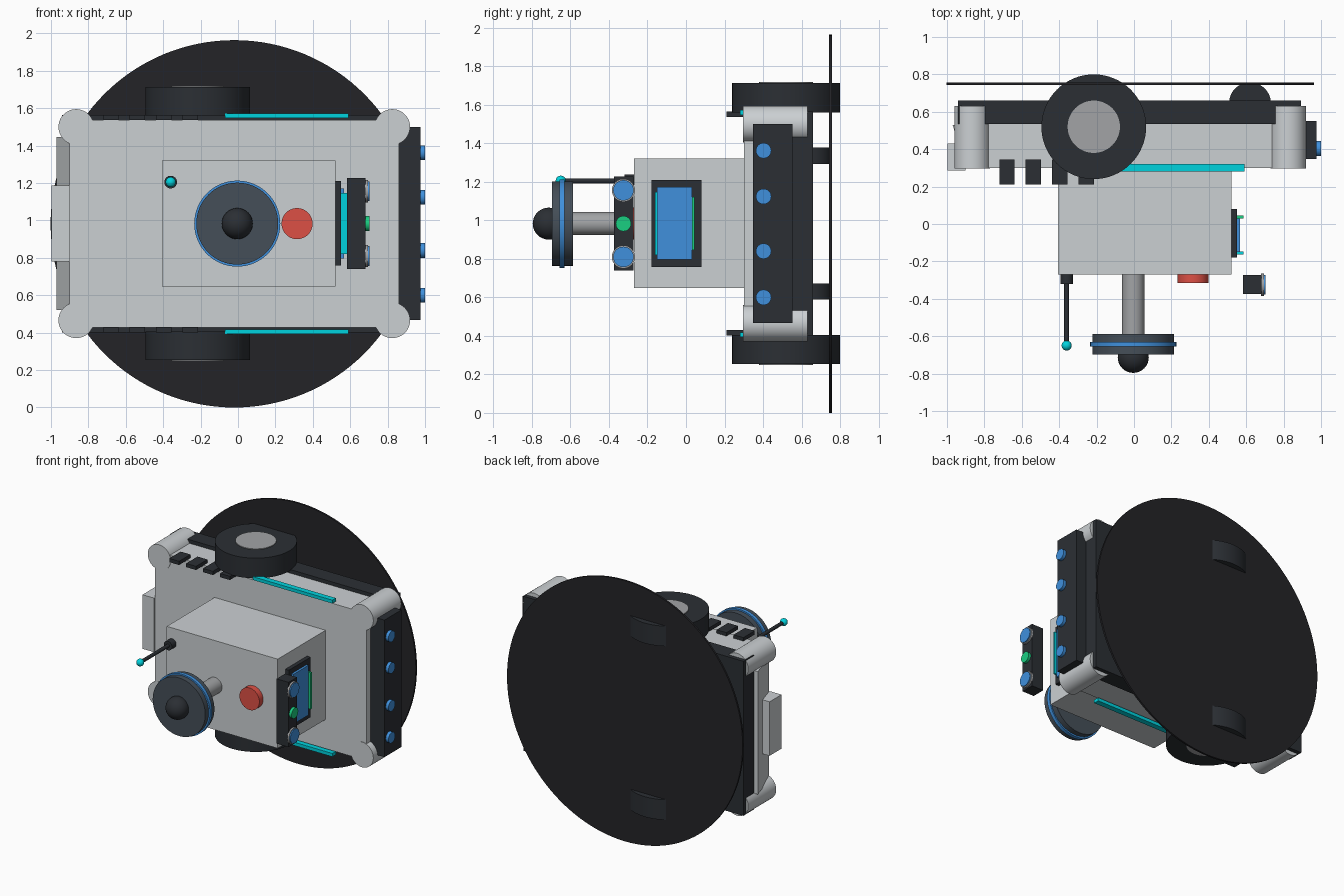
import bpy, bmesh, math
from mathutils import Vector

if "Cube" in bpy.data.objects:
    bpy.data.objects.remove(bpy.data.objects["Cube"])

CX, CZ = -0.02, 0.983   # rover axis (it lies on its side, its top faces -y)


def mat(name, r, g, b):
    m = bpy.data.materials.new(name)
    m.diffuse_color = (r, g, b, 1)
    m.use_nodes = True
    m.node_tree.nodes["Principled BSDF"].inputs["Base Color"].default_value = m.diffuse_color
    return m


SHELL = mat("shell_grey", 0.60, 0.63, 0.65)
METAL = mat("metal_grey", 0.36, 0.37, 0.38)
DARK = mat("dark", 0.024, 0.028, 0.034)
BLACK = mat("black", 0.017, 0.017, 0.020)
SLATE = mat("slate", 0.06, 0.078, 0.098)
BLUE = mat("blue", 0.05, 0.28, 0.72)
CYAN = mat("cyan", 0.0, 0.65, 0.73)
GREEN = mat("green", 0.01, 0.62, 0.22)
RED = mat("red", 0.72, 0.08, 0.06)


def finish(name, bm, m, smooth=False):
    bmesh.ops.recalc_face_normals(bm, faces=bm.faces)
    me = bpy.data.meshes.new(name)
    bm.to_mesh(me)
    bm.free()
    ob = bpy.data.objects.new(name, me)
    bpy.context.collection.objects.link(ob)
    me.materials.append(m)
    if smooth:
        bpy.ops.object.select_all(action='DESELECT')
        ob.select_set(True)
        bpy.context.view_layer.objects.active = ob
        bpy.ops.object.shade_smooth_by_angle(angle=math.radians(35))
    return ob


def box(name, x, y, z, m):
    bm = bmesh.new()
    bmesh.ops.create_cube(bm, size=1)
    for v in bm.verts:
        v.co = Vector([(r[0] + r[1]) / 2 + c * (r[1] - r[0]) for c, r in zip(v.co, (x, y, z))])
    return finish(name, bm, m)


def cyl(name, a, b, r, m, seg=48):
    a, b = Vector(a), Vector(b)
    bm = bmesh.new()
    bmesh.ops.create_cone(bm, cap_ends=True, segments=seg, radius1=r, radius2=r, depth=(b - a).length)
    q = Vector((0, 0, 1)).rotation_difference(b - a)
    for v in bm.verts:
        v.co = q @ v.co + (a + b) / 2
    return finish(name, bm, m, True)


def ball(name, c, r, m):
    bm = bmesh.new()
    bmesh.ops.create_uvsphere(bm, u_segments=32, v_segments=16, radius=r)
    bmesh.ops.translate(bm, verts=bm.verts, vec=c)
    return finish(name, bm, m, True)


# ground disc and lower chassis
cyl("ground_disc", (CX, 0.743, 0.982), (CX, 0.757, 0.982), 0.982, BLACK, 128)
box("base_plate", (-0.94, 0.893), (0.535, 0.66), (CZ - 0.582, CZ + 0.582), DARK)
box("chassis", (-0.90, 0.86), (0.30, 0.60), (CZ - 0.555, CZ + 0.555), SHELL)
for sx in (-1, 1):
    for sz in (-1, 1):
        x, z = CX + sx * 0.845, CZ + sz * 0.517
        cyl("corner_post", (x, 0.297, z), (x, 0.63, z), 0.095, SHELL)

# parts repeated on both flanks
for s in (-1, 1):
    def z(d):
        return CZ + s * d

    def flank(a, b):
        return tuple(sorted((z(a), z(b))))
    cyl("drive_wheel", (-0.215, 0.52, z(0.578)), (-0.215, 0.52, z(0.73)), 0.28, DARK, 64)
    cyl("wheel_hub", (-0.215, 0.52, z(0.60)), (-0.215, 0.52, z(0.735)), 0.14, METAL)
    cyl("caster", (0.62, 0.645, z(0.31)), (0.62, 0.645, z(0.395)), 0.112, DARK)
    box("side_light", (-0.07, 0.59), (0.28, 0.322), flank(0.565, 0.59), CYAN)
    for i in range(4):
        x = -0.72 + i * 0.141
        box("vent", (x, x + 0.082), (0.21, 0.345), flank(0.553, 0.581), DARK)

# front bumper with distance sensors
box("bumper", (0.86, 0.977), (0.348, 0.552), (CZ - 0.515, CZ + 0.517), DARK)
for sz in (0.60, 0.84, 1.124, 1.362):
    cyl("bumper_sensor", (0.97, 0.403, sz), (1.0, 0.403, sz), 0.04, BLUE, 32)

# sloped rear panel and its hatch
bm = bmesh.new()
prof = ((-0.88, 0.30), (-0.90, 0.30), (-0.97, 0.53), (-0.88, 0.53))
f = bm.faces.new([bm.verts.new((x, y, 0.52)) for x, y in prof])
ext = bmesh.ops.extrude_face_region(bm, geom=[f])["geom"]
bmesh.ops.translate(bm, verts=[v for v in ext if isinstance(v, bmesh.types.BMVert)], vec=(0, 0, 0.926))
finish("rear_panel", bm, SHELL)
box("rear_hatch", (-0.997, -0.90), (0.287, 0.43), (0.78, 1.187), SHELL)

# upper body and screen
box("upper_body", (-0.405, 0.52), (-0.27, 0.31), (0.648, 1.32), SHELL)
box("screen_bezel", (0.51, 0.55), (-0.18, 0.08), (0.758, 1.21), DARK)
box("screen", (0.54, 0.567), (-0.15, 0.03), (0.797, 1.172), BLUE)
box("screen_left_bar", (0.54, 0.585), (-0.162, -0.147), (0.82, 1.148), CYAN)
box("screen_right_bar", (0.54, 0.585), (0.03, 0.045), (0.845, 1.12), GREEN)

# camera bar
box("camera_bar", (0.583, 0.682), (-0.373, -0.272), (0.74, 1.228), DARK)
for lz in (0.81, 1.156):
    cyl("lens_ring", (0.68, -0.325, lz), (0.694, -0.325, lz), 0.06, METAL)
    cyl("lens", (0.68, -0.325, lz), (0.702, -0.325, lz), 0.053, BLUE)
cyl("camera_light", (0.68, -0.325, CZ), (0.702, -0.325, CZ), 0.04, GREEN, 32)

# scanner mast
cyl("mast", (-0.004, -0.26, CZ), (-0.004, -0.60, CZ), 0.06, METAL)
cyl("scanner", (-0.004, -0.588, CZ), (-0.004, -0.697, CZ), 0.219, SLATE, 64)
cyl("scanner_ring", (-0.004, -0.63, CZ), (-0.004, -0.656, CZ), 0.23, BLUE, 64)
ball("scanner_dome", (-0.004, -0.713, CZ), 0.083, DARK)

# stop button and antenna
cyl("stop_button", (0.316, -0.26, CZ), (0.316, -0.315, CZ), 0.083, RED)
cyl("antenna_base", (-0.36, -0.26, 1.205), (-0.36, -0.32, 1.205), 0.034, DARK, 32)
cyl("antenna_rod", (-0.36, -0.30, 1.205), (-0.36, -0.645, 1.205), 0.013, DARK, 16)
ball("antenna_tip", (-0.36, -0.65, 1.205), 0.027, CYAN)
